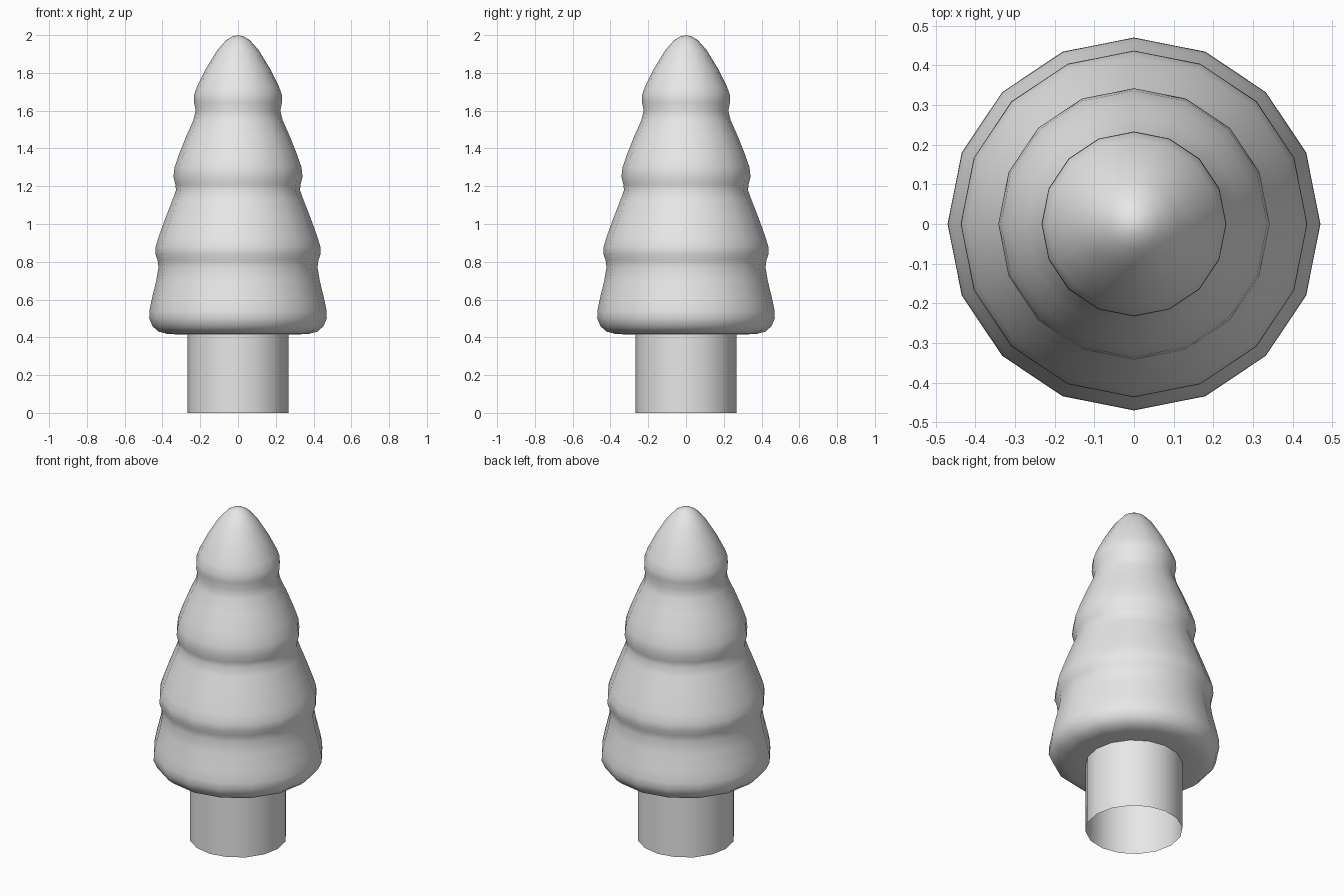
import bpy
import bmesh
import math

SIDES = 16

default_cube = bpy.data.objects.get("Cube")
if default_cube:
    bpy.data.objects.remove(default_cube, do_unlink=True)


def make_material(name, color):
    material = bpy.data.materials.new(name)
    material.use_nodes = True
    material.diffuse_color = color
    material.node_tree.nodes["Principled BSDF"].inputs["Base Color"].default_value = color
    return material


def lathe(name, profile, material):
    """Turn a (radius, height) profile around the z axis, from bottom to top."""
    bm = bmesh.new()
    verts = [bm.verts.new((radius, 0, height)) for radius, height in profile]
    edges = [bm.edges.new(pair) for pair in zip(verts, verts[1:])]
    bmesh.ops.spin(bm, geom=verts + edges, cent=(0, 0, 0), axis=(0, 0, 1),
                   angle=math.tau, steps=SIDES, use_merge=False)
    bmesh.ops.remove_doubles(bm, verts=bm.verts, dist=0.0005)
    bmesh.ops.recalc_face_normals(bm, faces=bm.faces)
    # Keep the outer surface facing away from the axis
    side = max(bm.faces, key=lambda f: f.calc_center_median().xy.length)
    if side.normal.xy.dot(side.calc_center_median().xy) < 0:
        bmesh.ops.reverse_faces(bm, faces=bm.faces)
    mesh = bpy.data.meshes.new(name)
    bm.to_mesh(mesh)
    bm.free()
    mesh.materials.append(material)
    obj = bpy.data.objects.new(name, mesh)
    bpy.context.collection.objects.link(obj)
    bpy.ops.object.select_all(action="DESELECT")
    obj.select_set(True)
    bpy.context.view_layer.objects.active = obj
    bpy.ops.object.shade_smooth_by_angle(angle=math.radians(60))
    return obj


grey = make_material("plain grey", (0.8, 0.8, 0.8, 1))

# Open tube for the trunk
trunk_radius, foliage_base = 0.267, 0.415
lathe("trunk", [(trunk_radius, 0), (trunk_radius, foliage_base)], grey)

# Flat underside with a rounded rim, then four soft tiers up to the tip
underside = [(trunk_radius, foliage_base), (0.37, 0.417), (0.42, 0.43), (0.452, 0.458)]
bottom_tier = [(0.47, 0.5), (0.469, 0.54), (0.457, 0.6), (0.433, 0.7), (0.421, 0.77)]
lower_tier = [(0.426, 0.81), (0.437, 0.84), (0.436, 0.88), (0.421, 0.93),
              (0.385, 1.03), (0.346, 1.13), (0.328, 1.18)]
upper_tier = [(0.332, 1.21), (0.342, 1.25), (0.336, 1.3), (0.312, 1.37),
              (0.272, 1.47), (0.236, 1.55), (0.224, 1.6)]
top_tier = [(0.233, 1.645), (0.232, 1.685), (0.216, 1.73), (0.171, 1.82),
            (0.11, 1.92), (0.063, 1.973), (0.03, 1.993), (0, 2)]
lathe("foliage", underside + bottom_tier + lower_tier + upper_tier + top_tier, grey)
